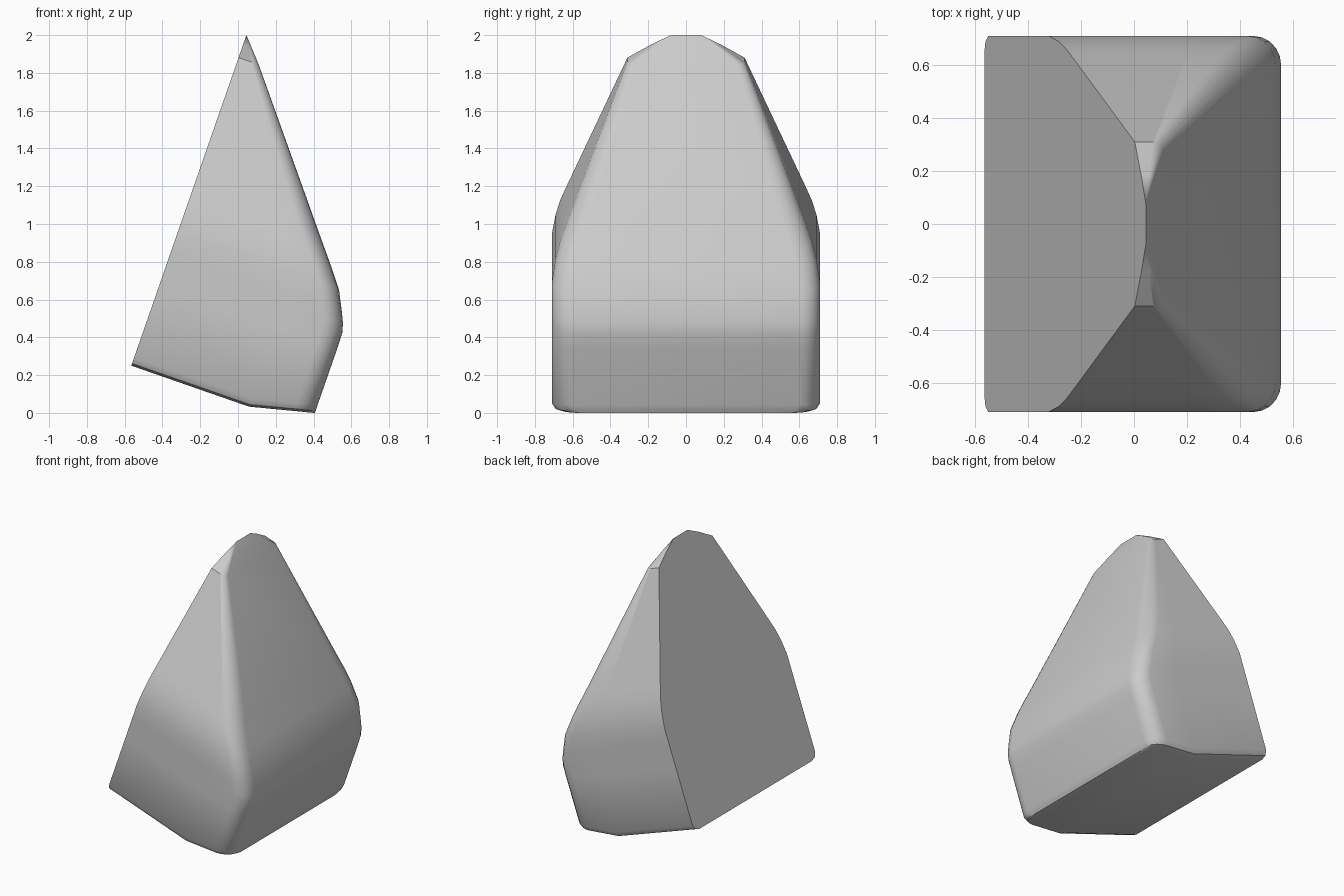
import bpy, bmesh, math
from mathutils import Vector

cube = bpy.data.objects.get("Cube")
if cube:
    bpy.data.objects.remove(cube, do_unlink=True)

mat = bpy.data.materials.new("light grey")
mat.use_nodes = True
grey = (0.6, 0.6, 0.6, 1)
mat.diffuse_color = grey
mat.node_tree.nodes["Principled BSDF"].inputs["Base Color"].default_value = grey

# Tilted frame: "up" runs along the flat back face, "out" points away from it
tilt = math.radians(19.2)
up = Vector((math.sin(tilt), 0, math.cos(tilt)))
out = Vector((math.cos(tilt), 0, -math.sin(tilt)))
origin = Vector((-0.565, 0, 0.25))
BREAK = 0.66
ARC = 5


def base_lift(w):
    """The underside slopes up a little towards the outer edge."""
    return max(0, (w - BREAK) / (1 - BREAK)) * 0.083


def section(half, depth):
    """D-shaped outline (w, y): square at the flat face, rounded outside."""
    r = min(0.11, 0.33 * depth, half)
    side = [(0, half), (BREAK * depth, half)]
    for i in range(ARC + 1):
        a = math.pi / 2 * i / ARC
        side.append((depth - r + r * math.sin(a), half - r + r * math.cos(a)))
    return side + [(w, -y) for w, y in reversed(side)]


# Stations up the body: height, half width, depth, follows sloping base
stations = [
    (0.0, 0.65, 1.0, True), (0.012, 0.69, 1.0, True), (0.045, 0.71, 1.0, True),
    (0.45, 0.71, 1.0, False), (0.53, 0.71, 0.998, False),
    (0.58, 0.71, 0.985, False), (0.64, 0.71, 0.957, False),
    (0.74, 0.71, 0.907, False), (0.85, 0.69, 0.822, False),
    (0.93, 0.665, 0.757, False), (1.0, 0.635, 0.70, False),
    (1.727, 0.31, 0.113, False), (1.8, 0.185, 0.048, False),
    (1.853, 0.08, 0.0, False),
]

# Loft the rings
bm = bmesh.new()
rings = []
for u, half, depth, sloped in stations:
    ring = []
    for w, y in section(half, depth):
        h = u + (base_lift(w) if sloped else 0)
        ring.append(bm.verts.new(origin + up * h + out * w + Vector((0, y, 0))))
    rings.append(ring)
for low, high in zip(rings, rings[1:]):
    for i in range(len(low) - 1):
        bm.faces.new((low[i], low[i + 1], high[i + 1], high[i]))

# Flat face and two-plane underside
bm.faces.new([r[0] for r in rings] + [r[-1] for r in reversed(rings)])
b = rings[0]
bm.faces.new((b[0], b[1], b[-2], b[-1]))
bm.faces.new(b[1:-1])
bmesh.ops.remove_doubles(bm, verts=bm.verts, dist=0.0005)
bmesh.ops.recalc_face_normals(bm, faces=bm.faces)

mesh = bpy.data.meshes.new("wedge_body")
bm.to_mesh(mesh)
bm.free()
mesh.materials.append(mat)
body = bpy.data.objects.new("wedge_body", mesh)
bpy.context.collection.objects.link(body)
bpy.ops.object.select_all(action='DESELECT')
body.select_set(True)
bpy.context.view_layer.objects.active = body
bpy.ops.object.shade_smooth_by_angle(angle=math.radians(32))
